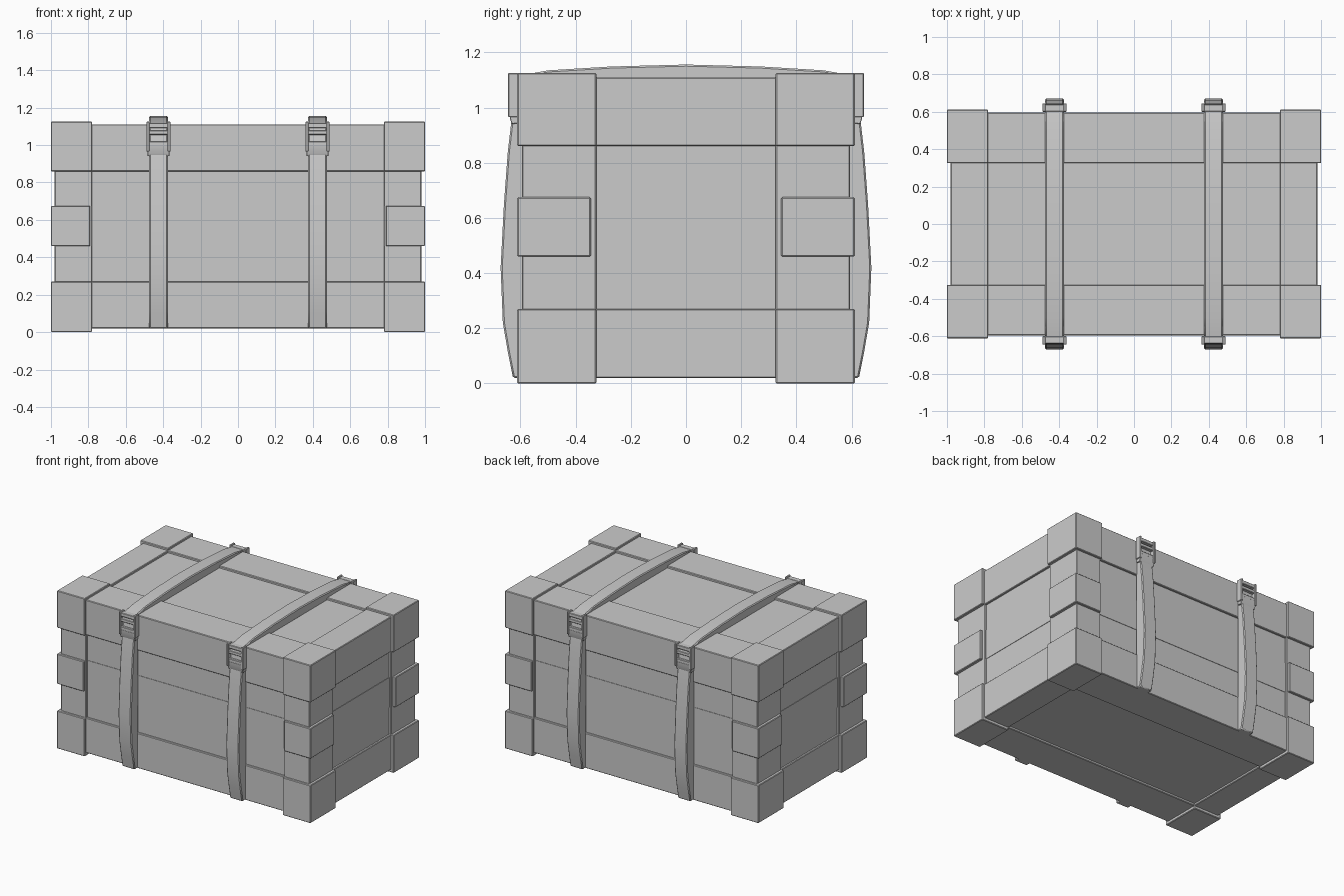
import bpy, bmesh
from math import radians

if "Cube" in bpy.data.objects:
    bpy.data.objects.remove(bpy.data.objects["Cube"])

grey = bpy.data.materials.new("light_grey")
grey.use_nodes = True
colour = (0.6, 0.6, 0.6, 1)
grey.diffuse_color = colour
grey.node_tree.nodes["Principled BSDF"].inputs["Base Color"].default_value = colour

SIDES = (-1, 1)


def finish(name, bm, bevel=0.0):
    bmesh.ops.recalc_face_normals(bm, faces=bm.faces[:])
    mesh = bpy.data.meshes.new(name)
    bm.to_mesh(mesh)
    bm.free()
    mesh.materials.append(grey)
    obj = bpy.data.objects.new(name, mesh)
    bpy.context.collection.objects.link(obj)
    if bevel:
        mod = obj.modifiers.new("soft_edges", "BEVEL")
        mod.width = bevel
        mod.segments = 1
        mod.limit_method = "ANGLE"
    return obj


def block(name, x, y, z, bevel=0.004):
    """Box from three (low, high) ranges."""
    bm = bmesh.new()
    bmesh.ops.create_cube(bm, size=1)
    for v in bm.verts:
        v.co = [(r[0] + r[1]) / 2 + c * (r[1] - r[0]) for r, c in zip((x, y, z), v.co)]
    return finish(name, bm, bevel)


def span(side, a, b):
    return tuple(sorted((side * a, side * b)))


def ribbon(name, x, width, profile, bevel):
    """Closed (y, z) profile extruded along x."""
    bm = bmesh.new()
    face = bm.faces.new([bm.verts.new((x - width / 2, y, z)) for y, z in profile])
    moved = bmesh.ops.extrude_face_region(bm, geom=[face])["geom"]
    bmesh.ops.translate(bm, vec=(width, 0, 0),
                        verts=[v for v in moved if isinstance(v, bmesh.types.BMVert)])
    obj = finish(name, bm, bevel)
    bpy.context.view_layer.objects.active = obj
    obj.select_set(True)
    bpy.ops.object.shade_smooth_by_angle(angle=radians(25))
    obj.select_set(False)
    return obj


# Recessed panels and middle plank
LOW, HIGH = (0.02, 0.27), (0.86, 1.11)
block("panel_core", (-0.965, 0.965), (-0.58, 0.58), (0.035, 1.095))
block("middle_plank", (-0.968, 0.968), (-0.583, 0.583), (0.46, 0.675), 0)

# Frame beams along the length and across the ends
for level, z in (("lower", LOW), ("upper", HIGH)):
    for s in SIDES:
        block(level + "_long_beam", (-0.98, 0.98), span(s, 0.325, 0.595), z)
        block(level + "_end_beam", span(s, 0.78, 0.98), (-0.595, 0.595), z)

# Corner posts with their protective caps and middle bands
for sx in SIDES:
    for sy in SIDES:
        block("corner_post", span(sx, 0.78, 0.98), span(sy, 0.325, 0.595), (0.1, 1.0))
        block("middle_band", span(sx, 0.79, 1.0), span(sy, 0.345, 0.612), (0.46, 0.675))
        for z in ((0, 0.27), (0.86, 1.125)):
            block("corner_cap", span(sx, 0.78, 1.0), span(sy, 0.325, 0.612), z)

# Straps: bowed over the lid and down both long sides
lid = [(-0.61, 1.115), (-0.5, 1.135), (-0.27, 1.149), (0, 1.156),
       (0.27, 1.149), (0.5, 1.135), (0.61, 1.115), (0.59, 1.09), (-0.59, 1.09)]
drop = [(0.585, 0.02), (0.627, 0.02), (0.645, 0.11), (0.664, 0.22), (0.672, 0.42),
        (0.66, 0.65), (0.646, 0.84), (0.633, 0.95), (0.612, 1.1), (0.585, 1.1)]
clasp = [(0.6, 0.945), (0.63, 0.94), (0.637, 0.955), (0.641, 1.0), (0.6, 1.0)]
for x in (-0.425, 0.425):
    ribbon("lid_strap", x, 0.1, lid, 0.006)
    for s in SIDES:
        ribbon("side_strap", x, 0.1, [(s * y, z) for y, z in drop], 0.006)
        # Buckle: lower clasp, side rails and cross bars
        ribbon("buckle_clasp", x, 0.118, [(s * y, z) for y, z in clasp], 0.002)
        for side in SIDES:
            block("buckle_rail", (x + side * 0.057 - 0.008, x + side * 0.057 + 0.008),
                  span(s, 0.6, 0.645), (0.965, 1.125), 0.003)
        for z in ((0.995, 1.02), (1.055, 1.078), (1.092, 1.118)):
            block("buckle_bar", (x - 0.055, x + 0.055), span(s, 0.6, 0.64), z, 0.003)
